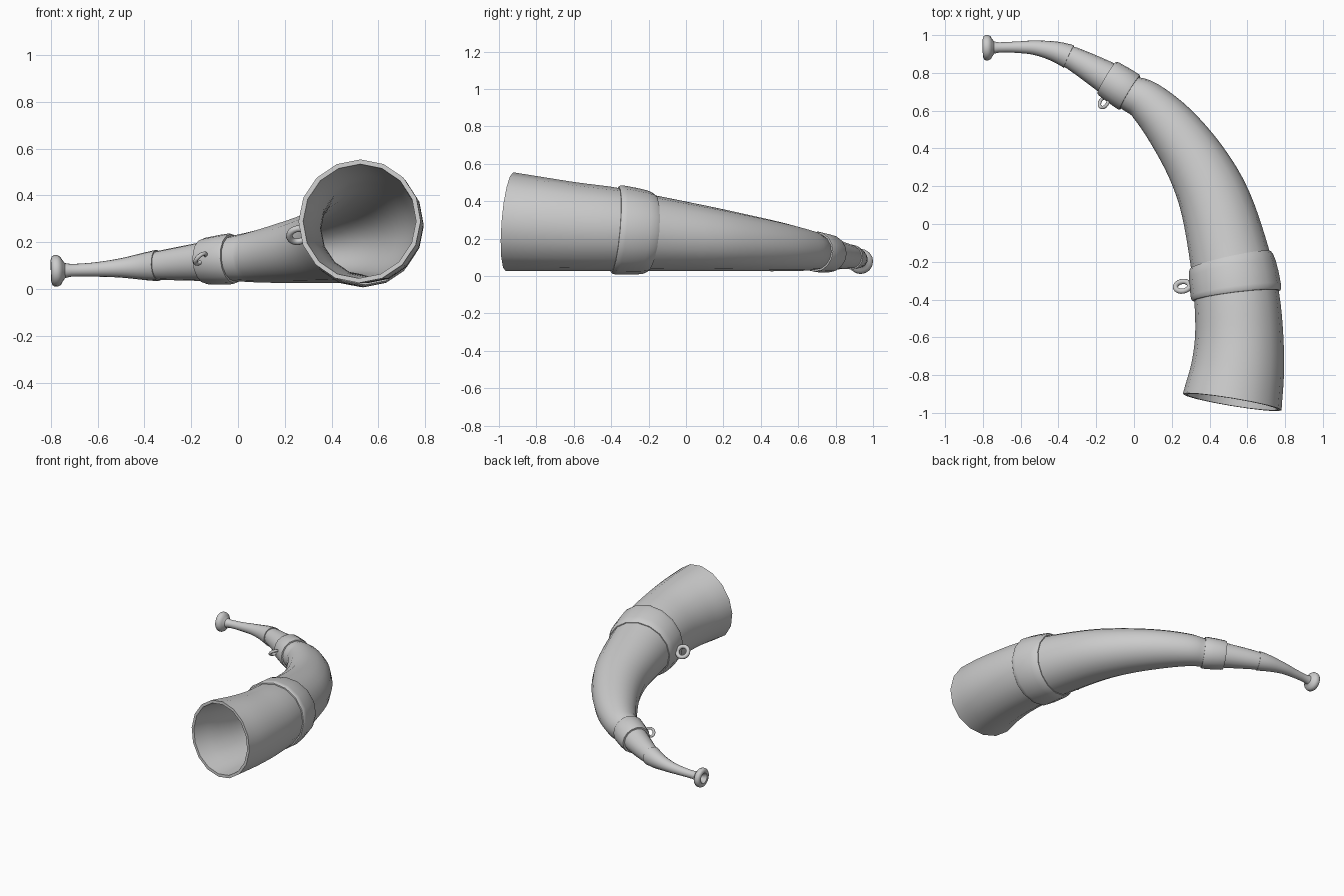
import bpy, bmesh, math
from mathutils import Vector

if "Cube" in bpy.data.objects:
    bpy.data.objects.remove(bpy.data.objects["Cube"], do_unlink=True)

grey = bpy.data.materials.new("plain_grey")
grey.use_nodes = True
grey.diffuse_color = (0.6, 0.6, 0.6, 1)
grey.node_tree.nodes["Principled BSDF"].inputs["Base Color"].default_value = (0.6, 0.6, 0.6, 1)

# Spine stations from bell to mouth: x, y, z, width radius, height radius
SPINE = [Vector(s) for s in (
    (.52, -.943, .29, .265, .265), (.547, -.78, .277, .248, .252),
    (.557, -.6, .263, .234, .238), (.545, -.4, .25, .226, .225),
    (.51, -.19, .229, .213, .204), (.435, .1, .2, .19, .175),
    (.335, .315, .177, .166, .152), (.2, .51, .155, .14, .13),
    (.07, .645, .138, .112, .11), (-.022, .695, .13, .096, .097),
    (-.145, .775, .118, .086, .084), (-.353, .89, .1, .058, .06),
    (-.5, .93, .09, .038, .038), (-.62, .936, .083, .029, .029),
    (-.74, .934, .079, .027, .027), (-.8, .933, .077, .027, .027))]
SIDES = 16


def at(t):
    """Smoothly interpolated spine station at parameter t."""
    last = len(SPINE) - 1
    i = max(0, min(int(t), last - 1))
    u = t - i
    b, c = SPINE[i], SPINE[i + 1]
    a = SPINE[i - 1] if i else b * 2 - c
    d = SPINE[i + 2] if i + 2 <= last else c * 2 - b
    return (b * 2 + (c - a) * u + (a * 2 - b * 5 + c * 4 - d) * u ** 2
            + (b * 3 - a - c * 3 + d) * u ** 3) * 0.5


def tangent(t):
    return ((at(t + .05) - at(t - .05)).to_3d()).normalized()


def finish(ob, name):
    ob.name = ob.data.name = name
    ob.data.materials.clear()
    ob.data.materials.append(grey)
    bpy.ops.object.select_all(action='DESELECT')
    ob.select_set(True)
    bpy.context.view_layer.objects.active = ob
    bpy.ops.object.shade_smooth_by_angle(angle=math.radians(40))


def sweep(name, profile, cap=False):
    """Skin rings around the spine; profile holds (t, radius offset)."""
    bm = bmesh.new()
    rings = []
    for t, off in profile:
        s, axis = at(t), tangent(t)
        side = axis.cross(Vector((0, 0, 1))).normalized()
        up = side.cross(axis)
        rings.append([bm.verts.new(
            s.to_3d() + side * (s[3] + off) * math.cos(k * math.tau / SIDES)
            + up * (s[4] + off) * math.sin(k * math.tau / SIDES))
            for k in range(SIDES)])
    for a, b in zip(rings, rings[1:]):
        for k in range(SIDES):
            n = (k + 1) % SIDES
            bm.faces.new((a[k], a[n], b[n], b[k]))
    if cap:
        bm.faces.new(rings[-1])
    bmesh.ops.recalc_face_normals(bm, faces=bm.faces)
    mesh = bpy.data.meshes.new(name)
    bm.to_mesh(mesh)
    bm.free()
    ob = bpy.data.objects.new(name, mesh)
    bpy.context.collection.objects.link(ob)
    finish(ob, name)


# Horn body: outer wall from the tip to the bell, then the hollow back inside
outer = [(11.1 - i * 11.1 / 44, 0) for i in range(44)] + [(0, 0)]
inner = [(i / 3, -.02 - .0015 * i) for i in range(25)]
sweep("horn_body", outer + inner, cap=True)

# Bands around the horn with rounded edges
sweep("large_band", [(3.1, -.01), (3.1, .008), (3.14, .015), (3.25, .018),
                     (3.55, .019), (3.8, .018), (3.93, .014), (4, .006), (4, -.01)])
sweep("small_band", [(9, -.01), (9, .009), (9.08, .013), (9.5, .015),
                     (9.92, .015), (10, .011), (10, -.01)])

# Mouthpiece: tapered tube, flared rim and hollow cup
tube = [(10.95, -.01), (10.95, .006)] + [(11.05 + i * .2, .006 - i * .0005) for i in range(13)]
rim = [(13.75, 0), (14, .005), (14.15, .022), (14.25, .034), (14.45, .04), (14.75, .04),
       (14.92, .034), (15, .02), (14.95, .01), (14.6, -.002), (14.2, -.014), (13.7, -.018)]
sweep("mouthpiece", tube + rim, cap=True)

# Hanging loops on the inner side of the bands
for name, centre, t, major, minor in (
        ("large_loop", (.257, -.33, .23), 3.55, .038, .014),
        ("small_loop", (-.16, .643, .13), 9.6, .029, .009)):
    bpy.ops.mesh.primitive_torus_add(major_segments=20, minor_segments=10,
                                     major_radius=major, minor_radius=minor)
    loop = bpy.context.object
    loop.location = centre
    loop.rotation_mode = 'QUATERNION'
    loop.rotation_quaternion = (tangent(t) + Vector((0, 0, 1))).to_track_quat('Z', 'Y')
    finish(loop, name)
